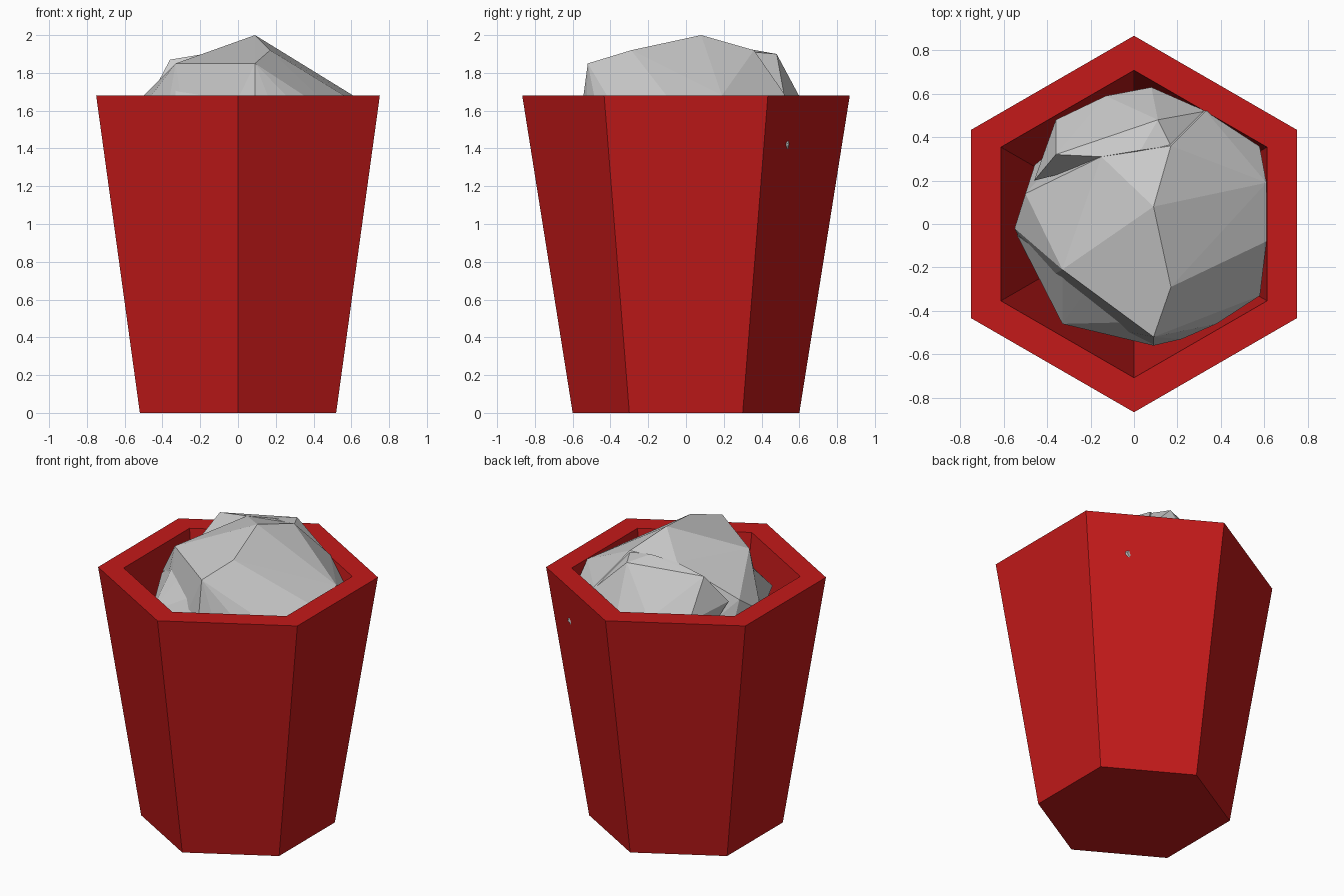
import bpy, bmesh, math

red = bpy.data.materials.new("red")
red.diffuse_color = (0.55, 0.01, 0.01, 1)


def finish(bm, name, mat=None):
    bmesh.ops.recalc_face_normals(bm, faces=bm.faces)
    me = bpy.data.meshes.new(name)
    bm.to_mesh(me)
    bm.free()
    if mat:
        me.materials.append(mat)
    ob = bpy.data.objects.new(name, me)
    bpy.context.collection.objects.link(ob)
    return ob


def hull(name, points):
    bm = bmesh.new()
    for p in points:
        bm.verts.new(p)
    res = bmesh.ops.convex_hull(bm, input=bm.verts)
    junk = {v for v in res["geom_interior"] + res["geom_unused"]
            if isinstance(v, bmesh.types.BMVert)}
    bmesh.ops.delete(bm, geom=list(junk), context='VERTS')
    return finish(bm, name)


# Hexagonal bin: outer wall, rim, inner wall and floor
bm = bmesh.new()
rings = []
for r, z in [(0.60, 0), (0.867, 1.68), (0.708, 1.68), (0.47, 0.14)]:
    rings.append([bm.verts.new((r * math.sin(i * math.pi / 3),
                                r * math.cos(i * math.pi / 3), z)) for i in range(6)])
for a, b in zip(rings, rings[1:]):
    for i in range(6):
        j = (i + 1) % 6
        bm.faces.new((a[i], a[j], b[j], b[i]))
bm.faces.new(rings[0])
bm.faces.new(rings[-1])
finish(bm, "bin", red)

# Underside of the crumpled wad: two rough rings and a bottom point
under = [(0.02, 0.02, 0.84)]
for r, z, n, turn in [(0.54, 1.22, 8, 0.3), (0.34, 0.95, 6, 0.0)]:
    for i in range(n):
        a = turn + i * math.tau / n
        under.append((0.02 + r * math.cos(a), 0.02 + r * math.sin(a), z + 0.04 * (-1) ** i))

# Main wad, with one corner poking through the back right wall
hull("crumpled_wad", under + [
    (0.09, 0.08, 2.0), (-0.33, -0.21, 1.85), (0.09, -0.52, 1.85), (0.17, -0.29, 1.92),
    (0.17, 0.36, 1.92), (-0.15, 0.31, 1.905), (-0.50, 0.14, 1.68), (-0.55, -0.02, 1.56),
    (0.09, -0.56, 1.55), (0.22, -0.53, 1.52), (0.38, -0.46, 1.55), (0.58, -0.33, 1.53),
    (0.61, -0.08, 1.65), (0.61, 0.19, 1.68), (0.58, 0.35, 1.58), (0.33, 0.52, 1.69),
    (0.51, 0.545, 1.42), (-0.40, -0.25, 1.45)])

# Folded lump at the back
hull("back_fold", [
    (-0.36, 0.32, 1.87), (-0.15, 0.31, 1.905), (0.03, 0.34, 1.925), (0.11, 0.48, 1.90),
    (0.17, 0.36, 1.91), (-0.36, 0.48, 1.62), (-0.13, 0.59, 1.62), (0.08, 0.63, 1.62),
    (0.33, 0.52, 1.68), (-0.46, 0.20, 1.68), (-0.25, 0.40, 1.2), (0.1, 0.5, 1.2)])

# Folded lump at the front left
hull("front_fold", [
    (-0.33, -0.21, 1.74), (-0.2, -0.28, 1.75), (-0.33, -0.46, 1.5), (0.09, -0.56, 1.58),
    (0.09, -0.45, 1.75), (-0.54, -0.05, 1.55), (-0.25, -0.38, 1.2), (0.05, -0.4, 1.2)])
